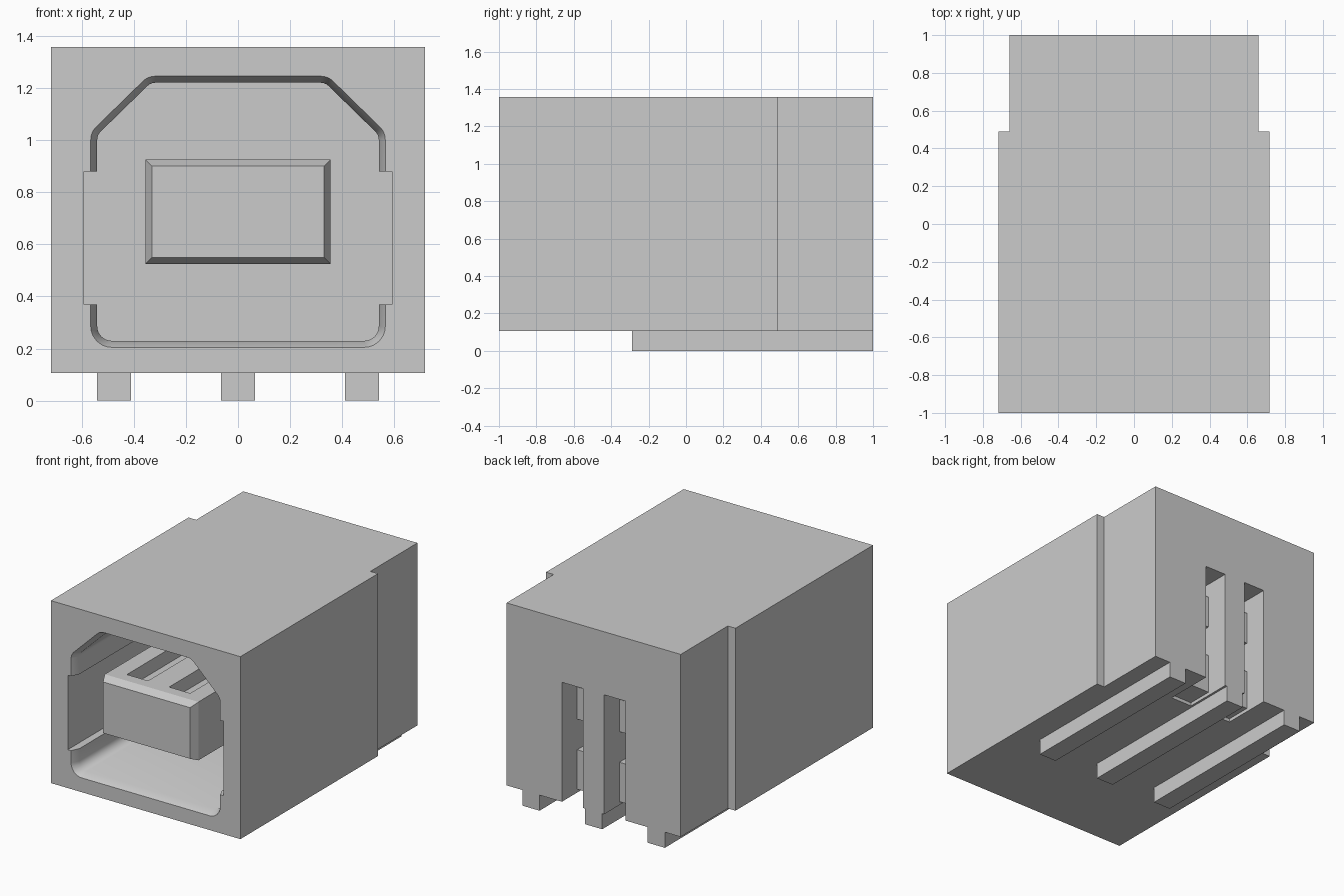
import bpy, bmesh, math
from mathutils import Vector

cube = bpy.data.objects.get("Cube")
if cube:
    bpy.data.objects.remove(cube, do_unlink=True)

grey = bpy.data.materials.new("plain_grey")
grey.use_nodes = True
GREY = (0.6, 0.6, 0.6, 1)
grey.diffuse_color = GREY
grey.node_tree.nodes["Principled BSDF"].inputs["Base Color"].default_value = GREY


def loft(name, rings):
    """Join equal-length rings of points into a closed solid."""
    bm = bmesh.new()
    loops = [[bm.verts.new(p) for p in ring] for ring in rings]
    n = len(loops[0])
    for a, b in zip(loops, loops[1:]):
        for i in range(n):
            j = (i + 1) % n
            bm.faces.new((a[i], a[j], b[j], b[i]))
    bm.faces.new(loops[0])
    bm.faces.new(loops[-1])
    bmesh.ops.recalc_face_normals(bm, faces=bm.faces)
    mesh = bpy.data.meshes.new(name)
    bm.to_mesh(mesh)
    bm.free()
    obj = bpy.data.objects.new(name, mesh)
    bpy.context.collection.objects.link(obj)
    mesh.materials.append(grey)
    return obj


def rect(x0, x1, z0, z1, y):
    return [(x0, y, z0), (x1, y, z0), (x1, y, z1), (x0, y, z1)]


def box(name, x, y, z):
    return loft(name, [rect(*x, *z, v) for v in y])


def rounded(corners, y, steps=6):
    """Round each (x, z, radius) corner of a polygon lying at depth y."""
    pts = []
    n = len(corners)
    for i, (x, z, r) in enumerate(corners):
        p = Vector((x, z))
        to_prev = (Vector(corners[i - 1][:2]) - p).normalized()
        to_next = (Vector(corners[(i + 1) % n][:2]) - p).normalized()
        half = to_prev.angle(to_next) / 2
        centre = p + (to_prev + to_next).normalized() * r / math.sin(half)
        start = p + to_prev * r / math.tan(half) - centre
        end = p + to_next * r / math.tan(half) - centre
        for k in range(steps + 1):
            v = start.lerp(end, k / steps).normalized() * r
            pts.append((centre.x + v.x, y, centre.y + v.y))
    return pts


def opening(inset, y):
    w, low, high = 0.565 - inset, 0.205 + inset, 1.245 - inset
    slant = inset * 0.414
    rb, rt = 0.08 - inset, 0.07 - inset
    right = [(w, low, rb), (w, 1.03 - slant, rt), (0.345 - slant, high, rt)]
    left = [(-x, z, r) for x, z, r in reversed(right)]
    return rounded(right + left, y)


def cut(target, cutters):
    for cutter in cutters:
        mod = target.modifiers.new("cut", "BOOLEAN")
        mod.operation = "DIFFERENCE"
        mod.solver = "EXACT"
        mod.object = cutter
        bpy.context.view_layer.objects.active = target
        bpy.ops.object.modifier_apply(modifier=mod.name)


FRONT, BACK, CAVITY_END = -1.0, 1.0, 0.4
BASE, TOP = 0.107, 1.357
BEVEL, BEVEL_DEPTH = 0.025, 0.055

# Housing: wide front block stepping in at the rear
plan = [(-0.718, FRONT), (0.718, FRONT), (0.718, 0.49), (0.66, 0.49),
        (0.66, BACK), (-0.66, BACK), (-0.66, 0.49), (-0.718, 0.49)]
housing = loft("housing", [[(x, y, z) for x, y in plan] for z in (BASE, TOP)])

# Plug cavity with a chamfered rim, and its side notches
cavity = loft("cavity_cutter", [
    opening(0, FRONT - 0.1), opening(0, FRONT),
    opening(BEVEL, FRONT + BEVEL_DEPTH), opening(BEVEL, CAVITY_END)])
notch = box("notch_cutter", (-0.59, 0.59), (FRONT - 0.1, CAVITY_END), (0.37, 0.88))

# Contact channels, rear slots and shallow grooves underneath
channels, rear_cuts = [], []
for side in (-1, 1):
    x = sorted((side * 0.08, side * 0.24))
    channels.append(box("upper_channel_cutter", x, (-0.86, 0.9), (0.83, 0.925)))
    channels.append(box("lower_channel_cutter", x, (-0.86, 0.9), (0.525, 0.61)))
    rear_cuts.append(box("rear_recess_cutter", x, (0.6, 0.9), (0.40, 0.61)))
    rear_cuts.append(box("rear_slot_cutter", x, (0.835, 1.1), (0, 0.925)))
    rear_cuts.append(box("floor_groove_cutter", x, (0.66, 1.1), (0, 0.13)))
cut(housing, [cavity, notch] + channels + rear_cuts)

# Tongue in the middle of the cavity, chamfered at the front
tongue = loft("tongue", [
    rect(-0.33, 0.33, 0.55, 0.90, FRONT + 0.01),
    rect(-0.355, 0.355, 0.525, 0.925, FRONT + 0.01 + BEVEL_DEPTH),
    rect(-0.355, 0.355, 0.525, 0.925, CAVITY_END)])
cut(tongue, channels)

for cutter in [cavity, notch] + channels + rear_cuts:
    bpy.data.objects.remove(cutter, do_unlink=True)

# Three rails under the housing
for label, x in (("right", -0.475), ("middle", 0), ("left", 0.475)):
    box(label + "_foot_rail", (x - 0.065, x + 0.065), (-0.29, BACK), (0, BASE))

# Smooth only the rounded cavity corners
bpy.ops.object.select_all(action="DESELECT")
housing.select_set(True)
bpy.context.view_layer.objects.active = housing
bpy.ops.object.shade_smooth_by_angle(angle=math.radians(25))
